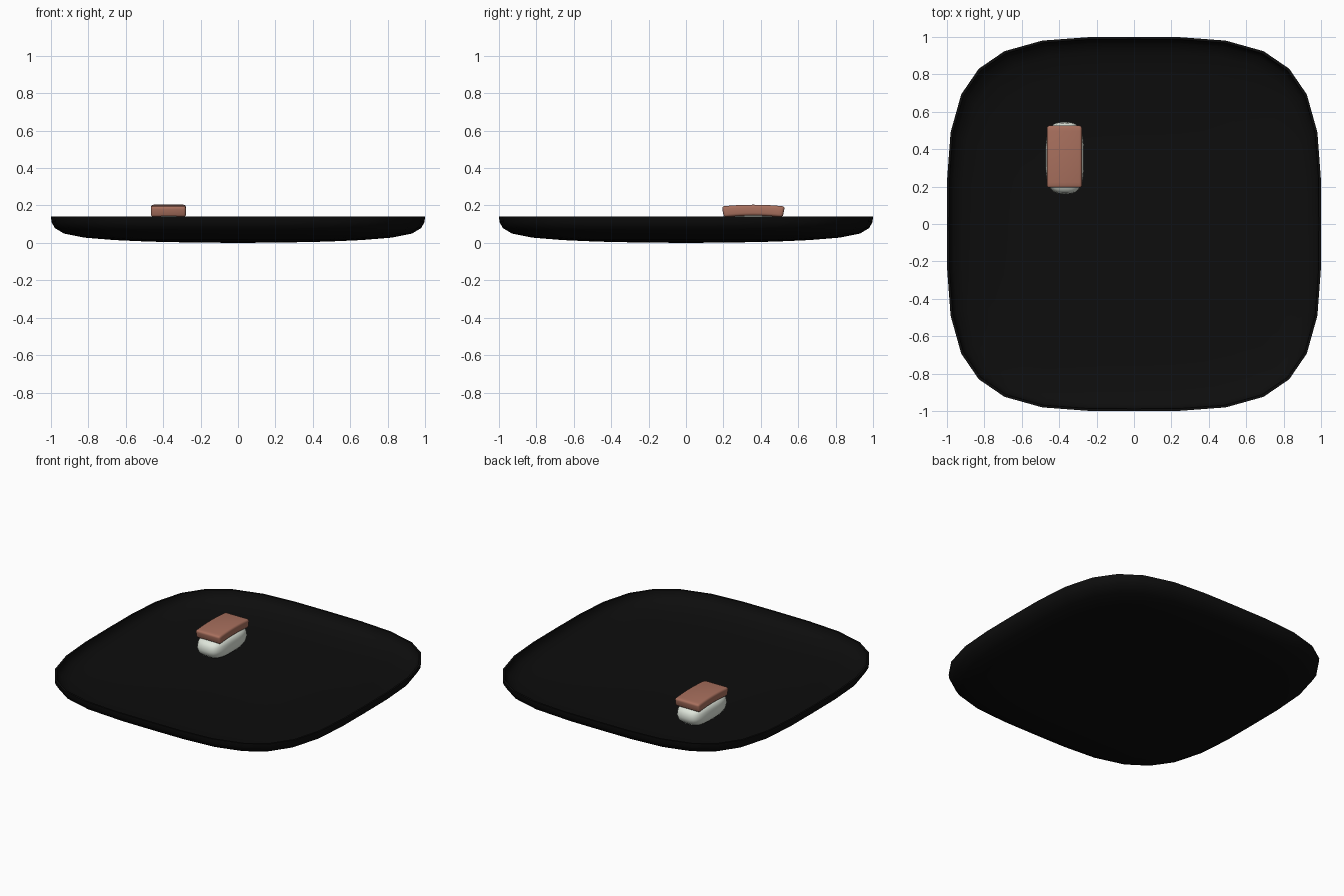
import bpy, bmesh, math
from mathutils import Vector

if "Cube" in bpy.data.objects:
    bpy.data.objects.remove(bpy.data.objects["Cube"])


def material(name, rgb):
    m = bpy.data.materials.new(name)
    m.diffuse_color = (*rgb, 1)
    m.use_nodes = True
    m.node_tree.nodes["Principled BSDF"].inputs["Base Color"].default_value = m.diffuse_color
    return m


BLACK = material("black glaze", (0.004, 0.004, 0.004))
WHITE = material("rice white", (0.74, 0.79, 0.71))
SALMON = material("salmon brown", (0.39, 0.16, 0.11))


def finish(bm, name, mat, angle):
    bmesh.ops.recalc_face_normals(bm, faces=bm.faces)
    me = bpy.data.meshes.new(name)
    bm.to_mesh(me)
    bm.free()
    me.materials.append(mat)
    ob = bpy.data.objects.new(name, me)
    bpy.context.collection.objects.link(ob)
    bpy.ops.object.select_all(action='DESELECT')
    ob.select_set(True)
    bpy.context.view_layer.objects.active = ob
    bpy.ops.object.shade_smooth_by_angle(angle=math.radians(angle))
    return ob


def outline(n, power):
    """Rounded square of half size 1, n points per side."""
    pts = []
    for side in range(4):
        for i in range(n):
            x, y = 1.0, -1 + 2 * i / n
            s = (abs(x) ** power + abs(y) ** power) ** (-1 / power)
            x, y = x * s, y * s
            for _ in range(side):
                x, y = -y, x
            pts.append((x, y))
    return pts


def loft(name, mat, shape, rings, size=(1, 1), centre=(0, 0), angle=40):
    """Stack scaled outlines (scale, z) and close both ends with fans."""
    bm = bmesh.new()
    loops = [[bm.verts.new((centre[0] + x * r * size[0],
                            centre[1] + y * r * size[1], z)) for x, y in shape]
             for r, z in rings[1:-1]]
    k = len(shape)
    for a, b in zip(loops, loops[1:]):
        for i in range(k):
            j = (i + 1) % k
            bm.faces.new((a[i], a[j], b[j], b[i]))
    for loop, z in ((loops[0], rings[0][1]), (loops[-1], rings[-1][1])):
        tip = bm.verts.new((*centre, z))
        for i in range(k):
            bm.faces.new((loop[i], loop[(i + 1) % k], tip))
    return finish(bm, name, mat, angle)


# Shallow dish: underside, thin rim, then inside
loft("plate", BLACK, outline(8, 3.72), [
    (0, 0), (.25, .002), (.48, .007), (.66, .015), (.82, .028), (.93, .05),
    (.98, .08), (.997, .112), (1, .14),
    (.988, .14), (.984, .115), (.966, .088), (.915, .063), (.81, .044),
    (.65, .033), (.47, .027), (.25, .024), (0, .023)])

# Rounded rice bed
loft("rice", WHITE, outline(10, 3.2), [
    (0, .025), (.6, .026), (.82, .034), (.95, .055), (1, .085), (.97, .115),
    (.9, .135), (.75, .146), (.5, .149), (0, .15)],
    size=(.103, .192), centre=(-.37, .353), angle=80)

# Topping slice: rounded slab, arched along its length, wider at the top
bm = bmesh.new()
bmesh.ops.create_cube(bm, size=1)
half = Vector((.094, .163, .029))
for v in bm.verts:
    v.co = Vector([2 * c * h for c, h in zip(v.co, half)])
bmesh.ops.bevel(bm, geom=bm.edges[:], offset=.014, segments=3,
                profile=.5, affect='EDGES')
for i in range(-4, 5):
    bmesh.ops.bisect_plane(bm, geom=bm.verts[:] + bm.edges[:] + bm.faces[:],
                           plane_co=(0, i * .033, 0), plane_no=(0, 1, 0))
for v in bm.verts:
    x, y, z = v.co
    v.co = (x - .372, y * (1 + z * 1.2) + .36,
            z + .175 - .009 * (y / half.y) ** 2)
finish(bm, "topping", SALMON, 50)
